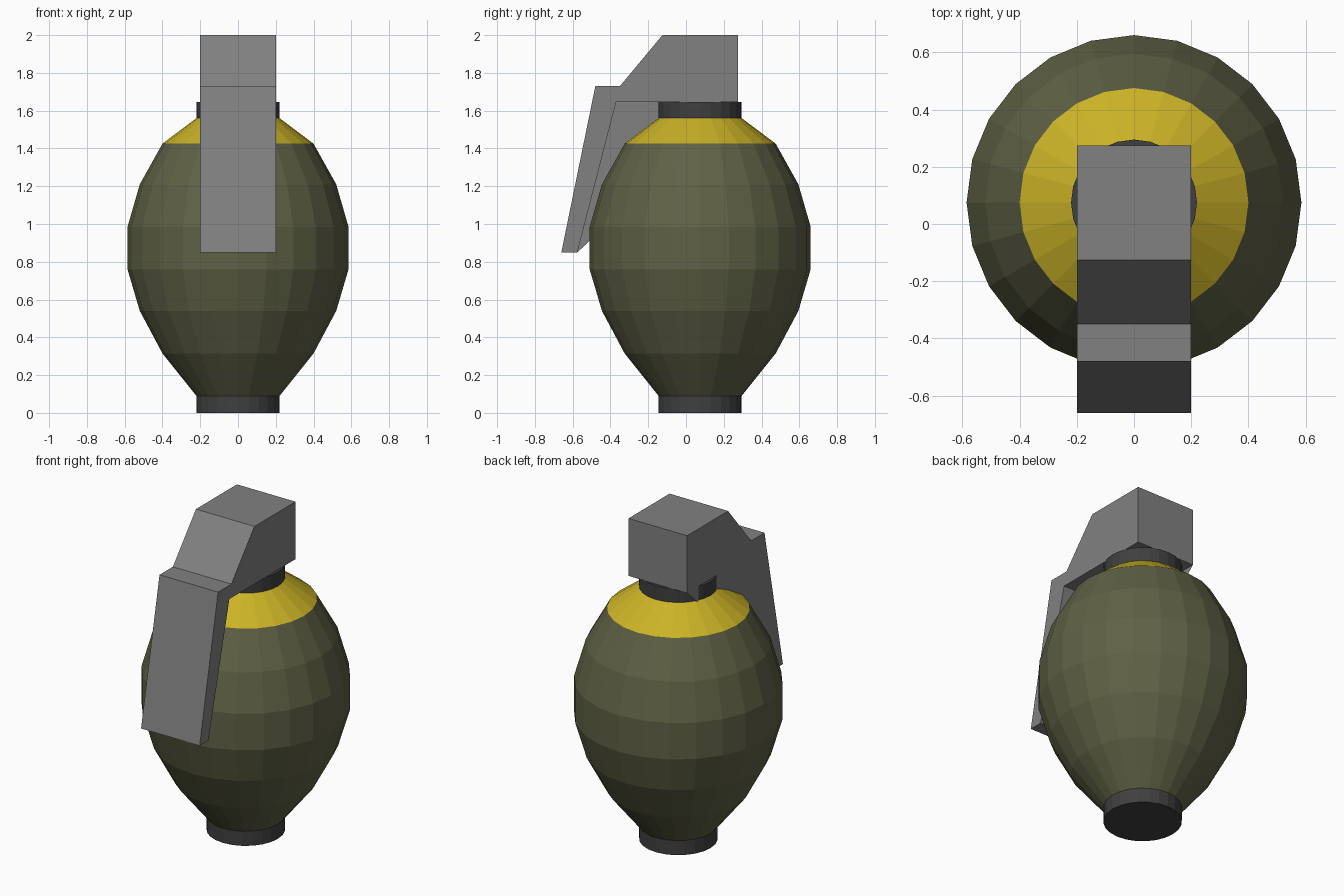
import bpy, bmesh, math

if "Cube" in bpy.data.objects:
    bpy.data.objects.remove(bpy.data.objects["Cube"])

CY = 0.075      # body axis offset in y
SIDES = 24


def material(name, rgb):
    m = bpy.data.materials.new(name)
    m.diffuse_color = (*rgb, 1)
    m.use_nodes = True
    m.node_tree.nodes["Principled BSDF"].inputs["Base Color"].default_value = m.diffuse_color
    return m


def finish(name, bm, mat):
    bmesh.ops.recalc_face_normals(bm, faces=bm.faces)
    me = bpy.data.meshes.new(name)
    bm.to_mesh(me)
    bm.free()
    ob = bpy.data.objects.new(name, me)
    me.materials.append(mat)
    bpy.context.collection.objects.link(ob)
    return ob


def lathe(name, profile, mat, capped=False):
    """Turn (radius, z) points around the body axis."""
    bm = bmesh.new()
    rings = []
    for r, z in profile:
        rings.append([bm.verts.new((r * math.cos(math.tau * i / SIDES),
                                    CY + r * math.sin(math.tau * i / SIDES), z))
                      for i in range(SIDES)])
    for a, b in zip(rings, rings[1:]):
        for i in range(SIDES):
            j = (i + 1) % SIDES
            bm.faces.new((a[i], a[j], b[j], b[i]))
    if capped:
        bm.faces.new(rings[0][::-1])
        bm.faces.new(rings[-1])
    return finish(name, bm, mat)


olive = material("olive", (0.115, 0.12, 0.06))
yellow = material("yellow", (0.60, 0.45, 0.02))
dark = material("dark_grey", (0.05, 0.05, 0.05))
grey = material("mid_grey", (0.22, 0.22, 0.22))

# Faceted barrel body and the painted collar above it
lathe("body", [(0.22, 0.09), (0.40, 0.315), (0.52, 0.54), (0.585, 0.76),
               (0.585, 0.985), (0.52, 1.21), (0.40, 1.425)], olive)
lathe("collar", [(0.40, 1.425), (0.22, 1.56)], yellow)

# Dark plugs at the bottom and the neck
lathe("base_cap", [(0.22, 0), (0.22, 0.095)], dark, True)
lathe("neck", [(0.22, 1.555), (0.22, 1.645)], dark, True)

# Fuse head with bent lever: side profile (y, z) extruded across x
profile = [(0.275, 2.0), (-0.125, 2.0), (-0.35, 1.73), (-0.48, 1.73),
           (-0.66, 0.85), (-0.575, 0.85), (-0.37, 1.645), (0.275, 1.645)]
bm = bmesh.new()
left = [bm.verts.new((-0.2, y, z)) for y, z in profile]
right = [bm.verts.new((0.2, y, z)) for y, z in profile]
n = len(profile)
for i in range(n):
    j = (i + 1) % n
    bm.faces.new((left[i], left[j], right[j], right[i]))
bm.faces.new(right[::-1])
bm.faces.new(left)
finish("fuse_lever", bm, grey)

# Flat web on the left side, bridging the inner bend of the lever
bm = bmesh.new()
bm.faces.new([bm.verts.new((-0.2, y, z)) for y, z in profile[5:]])
web = finish("lever_web", bm, grey)
if web.data.polygons[0].normal.x > 0:
    web.data.flip_normals()
